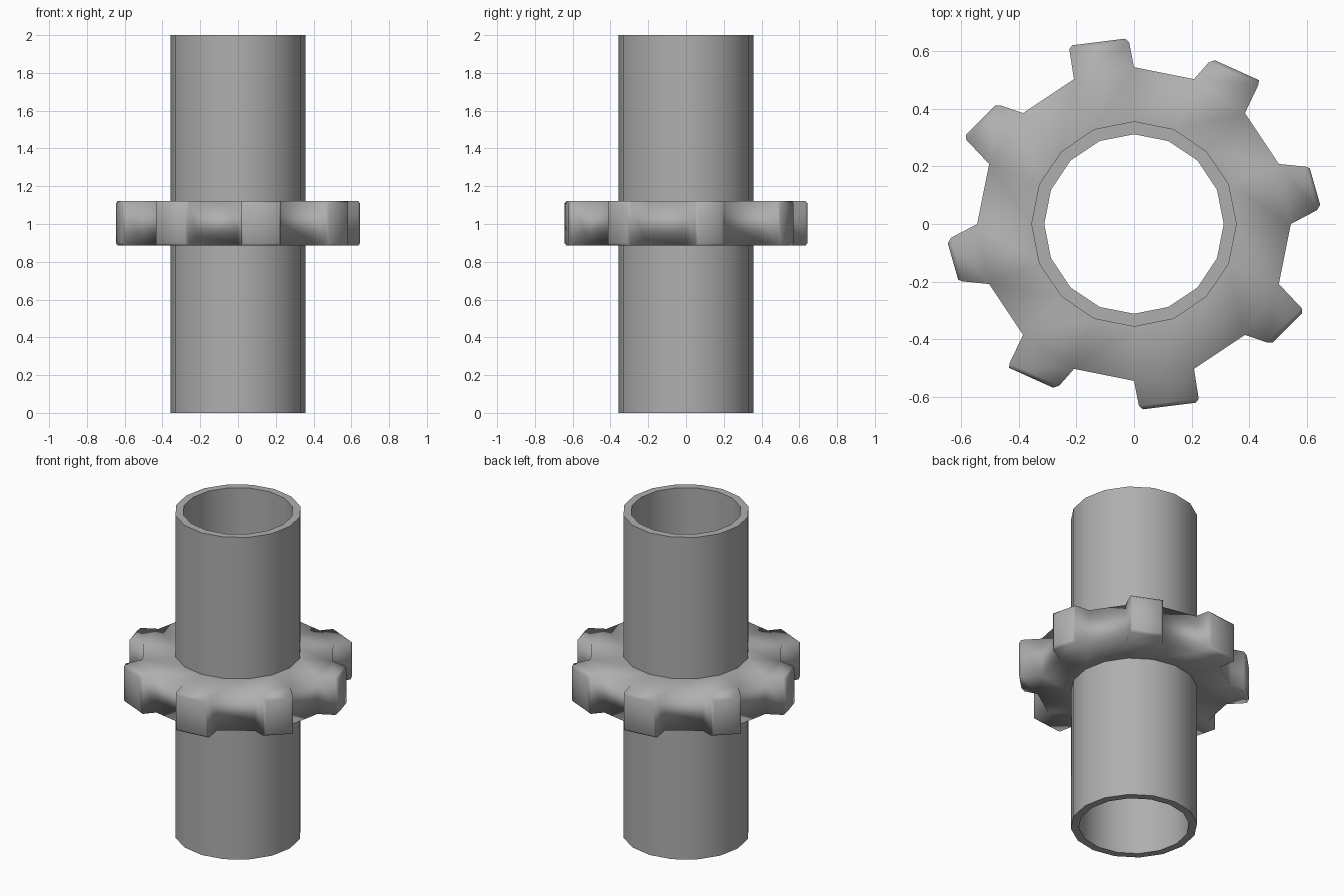
import bpy, bmesh
from math import radians, sin, cos, pi

if "Cube" in bpy.data.objects:
    bpy.data.objects.remove(bpy.data.objects["Cube"])

N = 16
Z0, Z1 = 0.885, 1.122
R_OUT, R_IN, R_ROOT = 0.357, 0.312, 0.545

# dark grey metal
metal = bpy.data.materials.new("dark_grey")
metal.diffuse_color = (0.43, 0.43, 0.43, 1)
metal.use_nodes = True
metal.node_tree.nodes["Principled BSDF"].inputs["Base Color"].default_value = metal.diffuse_color


def ring(bm, r, z):
    return [bm.verts.new((r * cos(2 * pi * i / N), r * sin(2 * pi * i / N), z)) for i in range(N)]


def bridge(bm, a, b, skip=()):
    n = len(a)
    for i in range(n):
        if i not in skip:
            j = (i + 1) % n
            bm.faces.new((a[i], a[j], b[j], b[i]))


def finish(bm, name, angle):
    bmesh.ops.recalc_face_normals(bm, faces=bm.faces[:])
    me = bpy.data.meshes.new(name)
    bm.to_mesh(me)
    bm.free()
    me.shade_smooth()
    if angle < 180:
        me.set_sharp_from_angle(angle=radians(angle))
    me.materials.append(metal)
    ob = bpy.data.objects.new(name, me)
    bpy.context.collection.objects.link(ob)
    return ob


# hollow shaft, open right through
bm = bmesh.new()
loops = [ring(bm, R_OUT, 0), ring(bm, R_OUT, 2), ring(bm, R_IN, 2), ring(bm, R_IN, 0)]
for k in range(4):
    bridge(bm, loops[k], loops[(k + 1) % 4])
finish(bm, "shaft_tube", 30)

# gear collar: flat top and bottom, outer wall only in the valleys, softly shaded all over
bm = bmesh.new()
lo_in, lo = ring(bm, R_OUT, Z0), ring(bm, R_ROOT, Z0)
hi, hi_in = ring(bm, R_ROOT, Z1), ring(bm, R_OUT, Z1)
bridge(bm, lo_in, lo)
bridge(bm, hi, hi_in)
bridge(bm, lo, hi, skip=range(0, N, 2))

# teeth: shoulder, tip, tip, shoulder points; half the wheel, repeated by half a turn
teeth = [
    ((0.636, 0.048), (0.647, 0.067), (0.611, 0.193), (0.598, 0.199)),
    ((0.433, 0.485), (0.434, 0.500), (0.281, 0.569), (0.260, 0.562)),
    ((-0.017, 0.632), (-0.031, 0.644), (-0.215, 0.621), (-0.225, 0.608)),
    ((-0.461, 0.411), (-0.482, 0.412), (-0.583, 0.311), (-0.583, 0.293)),
]
BEV = 0.014
for half, s in enumerate((1, -1)):
    for t, (sa, ta, tb, sb) in enumerate(teeth):
        i = half * 8 + t * 2
        j = (i + 1) % N

        def rect(a, b, inset):
            return [bm.verts.new((s * p[0], s * p[1], z)) for p, z in
                    ((a, Z0 + inset), (b, Z0 + inset), (b, Z1 - inset), (a, Z1 - inset))]

        root = [lo[i], lo[j], hi[j], hi[i]]
        shoulder, tip = rect(sa, sb, 0), rect(ta, tb, BEV)
        bridge(bm, root, shoulder)
        bridge(bm, shoulder, tip)
        bm.faces.new(tip)
finish(bm, "gear_collar", 180)
